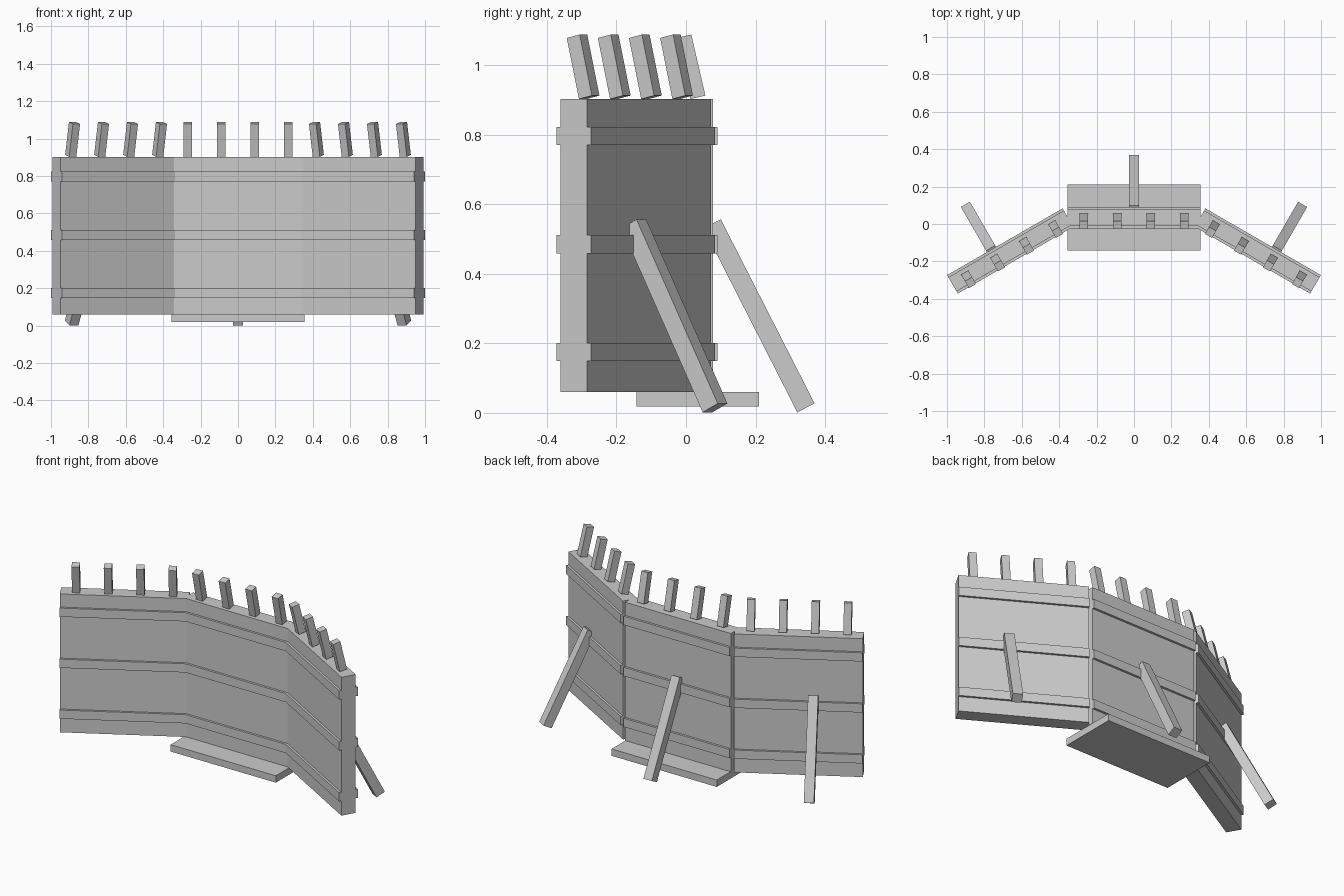
import bpy
from math import radians
from mathutils import Matrix, Vector

if "Cube" in bpy.data.objects:
    bpy.data.objects.remove(bpy.data.objects["Cube"], do_unlink=True)

grey = bpy.data.materials.new("light_grey")
grey.use_nodes = True
colour = (0.6, 0.6, 0.6, 1)
grey.diffuse_color = colour
grey.node_tree.nodes["Principled BSDF"].inputs["Base Color"].default_value = colour

WIDTH = 0.713       # length of each wall section
JOINT_X, WALL_Y = 0.353, 0.034


def box(name, frame, centre, size, tilt=0):
    """Box in a section's own frame, tilted about its x axis."""
    bpy.ops.mesh.primitive_cube_add(size=1)
    ob = bpy.context.object
    ob.name = name
    ob.data.transform(Matrix.Diagonal((*size, 1)))
    ob.matrix_world = (frame @ Matrix.Translation(Vector(centre))
                       @ Matrix.Rotation(radians(tilt), 4, 'X'))
    ob.data.materials.append(grey)
    return ob


def section(side, frame, strut_x):
    # wall panel and its three raised bands
    box(side + "_panel", frame, (0, 0, 0.481), (WIDTH, 0.087, 0.843))
    for level, z in zip(("lower", "middle", "upper"), (0.175, 0.485, 0.796)):
        box(f"{side}_{level}_band", frame, (0, 0, z), (WIDTH, 0.114, 0.053))
    # forward-leaning stakes along the top
    for i in range(4):
        box(f"{side}_stake_{i + 1}", frame, ((i - 1.5) * 0.179, -0.02, 0.995),
            (0.044, 0.044, 0.18), 13)
    # rear support strut
    box(side + "_strut", frame, (strut_x, 0.176, 0.279), (0.056, 0.056, 0.594), 27)


section("centre", Matrix.Translation((0, WALL_Y, 0)), 0)
box("foot_board", Matrix.Translation((0, WALL_Y, 0)), (0, 0, 0.039), (WIDTH - 0.004, 0.352, 0.042))

# angled wings, hinged at the ends of the centre section
for side, s in (("left", 1), ("right", -1)):
    frame = (Matrix.Translation((s * JOINT_X, WALL_Y, 0))
             @ Matrix.Rotation(radians(-30 * s), 4, 'Z')
             @ Matrix.Translation((s * WIDTH / 2, 0, 0)))
    section(side + "_wing", frame, s * 0.083)
